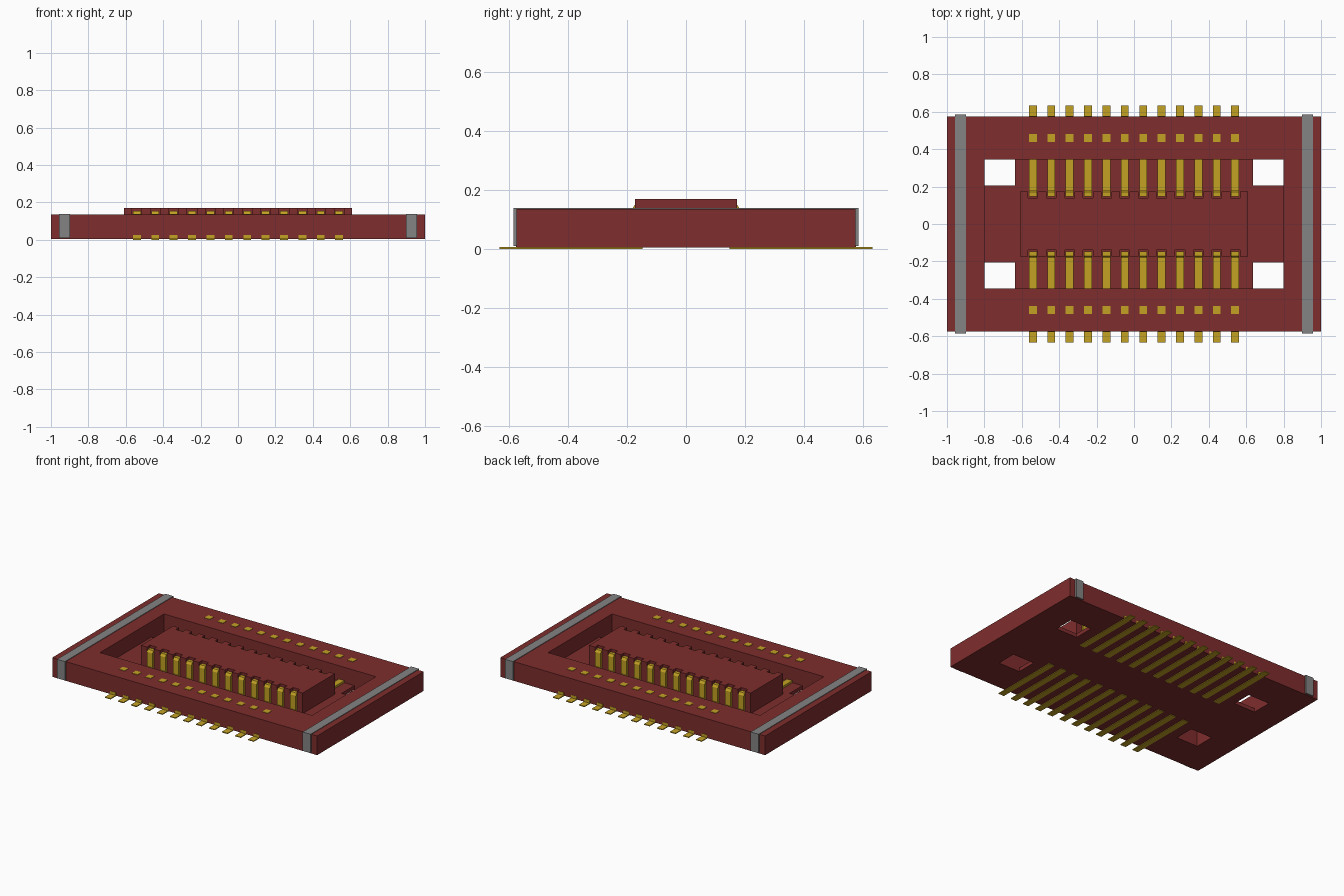
import bpy
import bmesh

if "Cube" in bpy.data.objects:
    bpy.data.objects.remove(bpy.data.objects["Cube"], do_unlink=True)


def material(name, rgb):
    m = bpy.data.materials.new(name)
    m.use_nodes = True
    m.diffuse_color = (*rgb, 1)
    m.node_tree.nodes["Principled BSDF"].inputs["Base Color"].default_value = (*rgb, 1)
    return m


RED = material("dark red plastic", (0.21, 0.026, 0.026))
GOLD = material("gold contact", (0.55, 0.36, 0.018))
GREY = material("grey metal", (0.23, 0.23, 0.23))


def prism(name, outline, depth, mat):
    """Extrude a closed outline of 3D points along the depth vector."""
    bm = bmesh.new()
    face = bm.faces.new([bm.verts.new(p) for p in outline])
    ext = bmesh.ops.extrude_face_region(bm, geom=[face])
    bmesh.ops.translate(bm, vec=depth,
                        verts=[g for g in ext["geom"] if isinstance(g, bmesh.types.BMVert)])
    bmesh.ops.recalc_face_normals(bm, faces=bm.faces)
    mesh = bpy.data.meshes.new(name)
    bm.to_mesh(mesh)
    bm.free()
    mesh.materials.append(mat)
    obj = bpy.data.objects.new(name, mesh)
    bpy.context.collection.objects.link(obj)
    return obj


def box(name, x0, x1, y0, y1, z0, z1, mat):
    return prism(name, [(x0, y0, z0), (x1, y0, z0), (x1, y1, z0), (x0, y1, z0)],
                 (0, 0, z1 - z0), mat)


def cut(obj, cutter):
    mod = obj.modifiers.new("cut", "BOOLEAN")
    mod.operation = "DIFFERENCE"
    mod.solver = "EXACT"
    mod.object = cutter
    bpy.context.view_layer.objects.active = obj
    bpy.ops.object.modifier_apply(modifier=mod.name)
    bpy.data.objects.remove(cutter, do_unlink=True)


BASE, FLOOR, TOP = 0.004, 0.03, 0.135
PINS = [(i - 5.5) * 0.0983 for i in range(12)]

# Housing: a tray with a recess and four through holes in the recess corners
housing = box("housing", -1, 1, -0.575, 0.575, BASE, TOP, RED)
cut(housing, box("recess_cutter", -0.8, 0.8, -0.345, 0.345, FLOOR, 0.3, RED))
for sx in (-1, 1):
    for sy in (-1, 1):
        xs = sorted((sx * 0.637, sx * 0.8))
        ys = sorted((sy * 0.207, sy * 0.345))
        cut(housing, box("hole_cutter", *xs, *ys, -0.1, 0.1, RED))

# Central island with a comb of contact slots down both long sides
edge = [(-0.61, -0.173)]
for x in PINS:
    edge += [(x - 0.026, -0.173), (x - 0.026, -0.14), (x + 0.026, -0.14), (x + 0.026, -0.173)]
edge.append((0.61, -0.173))
outline = edge + [(-x, -y) for x, y in edge]
prism("centre_island", [(x, y, FLOOR - 0.01) for x, y in outline], (0, 0, 0.18 - FLOOR), RED)

# Contacts: flat tail, post through the rim, strip on the floor, bent inner spring
PROFILE = [(0.633, 0), (0.633, 0.006), (0.577, 0.006), (0.577, 0.025), (0.481, 0.025),
           (0.481, 0.138), (0.439, 0.138), (0.439, 0.044), (0.18, 0.044), (0.18, 0.14),
           (0.17, 0.155), (0.147, 0.155), (0.147, 0)]
for side, sy in (("front", -1), ("back", 1)):
    for i, x in enumerate(PINS):
        prism(f"{side}_contact_{i + 1}", [(x - 0.021, sy * y, z) for y, z in PROFILE],
              (0.042, 0, 0), GOLD)

# Metal straps over both ends, wrapping the top and the long sides
STRAP = [(-0.585, 0.01), (-0.585, 0.139), (0.585, 0.139), (0.585, 0.01),
         (0.57, 0.01), (0.57, 0.125), (-0.57, 0.125), (-0.57, 0.01)]
for side, x in (("right", -0.957), ("left", 0.898)):
    prism(f"{side}_strap", [(x, y, z) for y, z in STRAP], (0.059, 0, 0), GREY)
